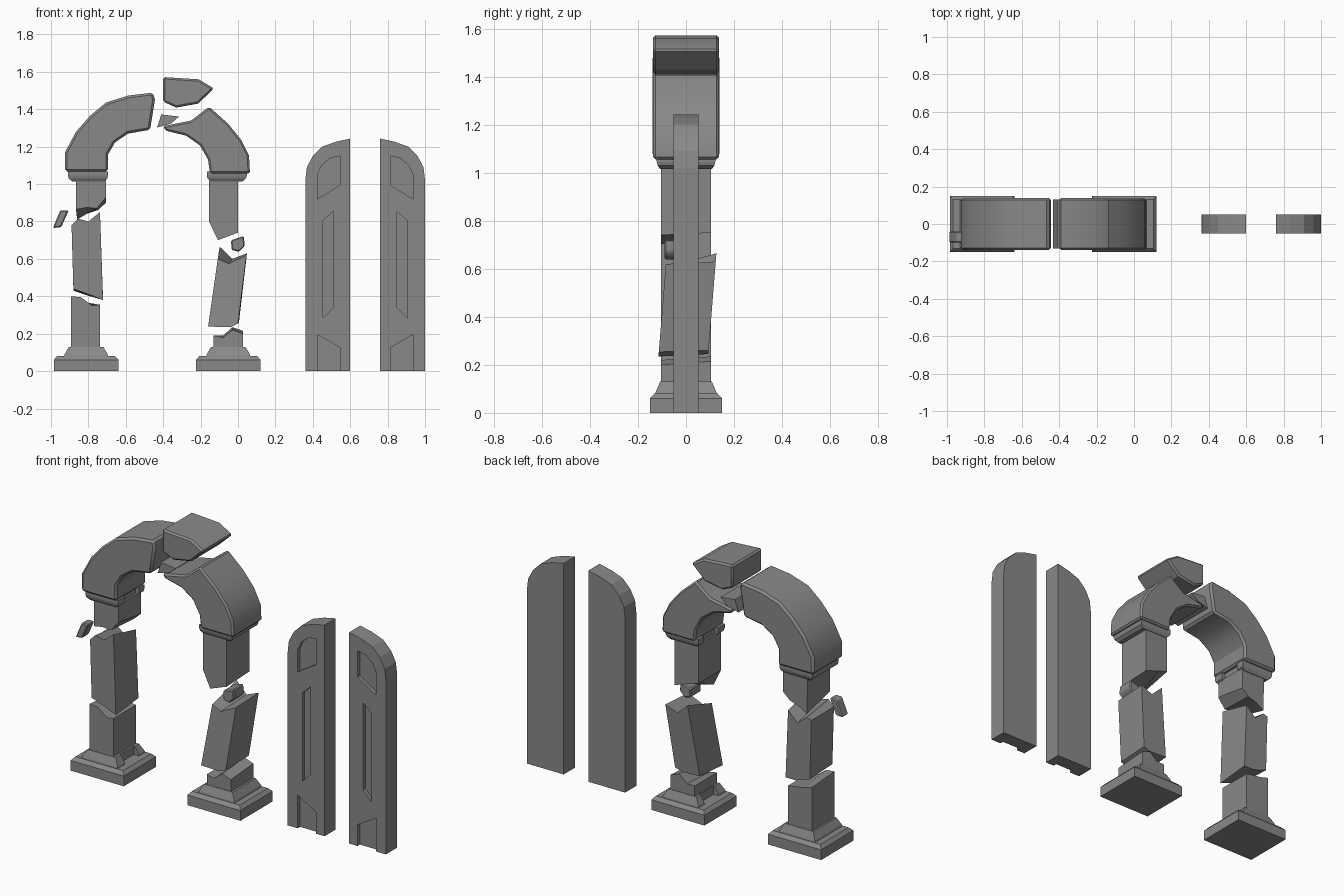
import bpy, bmesh, math

cube = bpy.data.objects.get("Cube")
if cube:
    bpy.data.objects.remove(cube, do_unlink=True)

stone = bpy.data.materials.new("grey stone")
stone.use_nodes = True
GREY = (0.25, 0.25, 0.25, 1)
stone.diffuse_color = GREY
stone.node_tree.nodes["Principled BSDF"].inputs["Base Color"].default_value = GREY


def finish(name, bm):
    bmesh.ops.recalc_face_normals(bm, faces=bm.faces)
    mesh = bpy.data.meshes.new(name)
    bm.to_mesh(mesh)
    bm.free()
    mesh.materials.append(stone)
    ob = bpy.data.objects.new(name, mesh)
    bpy.context.collection.objects.link(ob)
    return ob


def activate(ob):
    bpy.ops.object.select_all(action='DESELECT')
    ob.select_set(True)
    bpy.context.view_layer.objects.active = ob


def loft(name, rings):
    """Skin a stack of matching point rings and cap both ends."""
    bm = bmesh.new()
    loops = [[bm.verts.new(p) for p in ring] for ring in rings]
    n = len(loops[0])
    for a, b in zip(loops, loops[1:]):
        for i in range(n):
            j = (i + 1) % n
            bm.faces.new((a[i], a[j], b[j], b[i]))
    bm.faces.new(loops[0])
    bm.faces.new(loops[-1])
    return finish(name, bm)


def prism(name, front, back=None, y0=-.105, y1=.105, lean=0, bevel=0):
    """Run an (x, z) outline from y0 to y1; a different back outline slants the breaks."""
    zm = sum(p[1] for p in front) / len(front)
    rings = [[(x, y + lean * (z - zm), z) for x, z in pts]
             for y, pts in ((y0, front), (y1, back or front))]
    ob = loft(name, rings)
    if bevel:
        mod = ob.modifiers.new("bevel", 'BEVEL')
        mod.width, mod.segments, mod.limit_method = bevel, 1, 'ANGLE'
        mod.angle_limit = math.radians(40)
        activate(ob)
        bpy.ops.object.modifier_apply(modifier="bevel")
        bpy.ops.object.shade_smooth_by_angle(angle=math.radians(30))
    return ob


def tiers(name, cx, levels):
    """Stack rectangles given as (half width, half depth, z)."""
    return loft(name, [[(cx - w, -d, z), (cx + w, -d, z), (cx + w, d, z), (cx - w, d, z)]
                       for w, d, z in levels])


def carve(ob, cutter):
    mod = ob.modifiers.new("carve", 'BOOLEAN')
    mod.operation, mod.solver, mod.object = 'DIFFERENCE', 'EXACT', cutter
    activate(ob)
    bpy.ops.object.modifier_apply(modifier="carve")
    bpy.data.objects.remove(cutter, do_unlink=True)


# Plinths, footings and capitals, with the inner side notched by the doorway
for side, cx, inner in (("right", -.812, 1), ("left", -.052, -1)):
    tiers(side + "_plinth", cx, [(.173, .15, 0), (.173, .15, .06), (.155, .132, .08)])
    footing = tiers(side + "_footing", cx, [(.118, .128, .08), (.115, .125, .09), (.092, .108, .13)])
    cap_x = -.802 if inner > 0 else -.062
    if inner < 0:
        cap_x = -.06
    capital = tiers(side + "_capital", cap_x,
                    [(.085, .108, 1.015), (.103, .118, 1.03), (.107, .122, 1.045), (.107, .122, 1.068)])
    for part, px, z in ((footing, cx, .105), (capital, cap_x, 1.04)):
        edge = px + inner * .125
        notch = [(edge - .04, z - .05), (edge + .04, z - .05), (edge + .04, z + .05), (edge - .04, z + .05)]
        carve(part, prism("notch", notch, y0=-.06, y1=.07))

# Right column: three broken pieces
prism("right_column_top",
      [(-.866, 1.03), (-.706, 1.03), (-.706, .93), (-.754, .87), (-.81, .875), (-.866, .865)],
      [(-.866, 1.03), (-.706, 1.03), (-.706, .90), (-.75, .86), (-.81, .84), (-.86, .81)])
prism("right_column_middle",
      [(-.89, .78), (-.855, .815), (-.80, .80), (-.738, .85), (-.722, .38), (-.77, .40), (-.88, .44)],
      [(-.89, .78), (-.86, .79), (-.80, .74), (-.738, .80), (-.722, .40), (-.79, .40), (-.88, .43)])
prism("right_column_bottom",
      [(-.893, .12), (-.738, .12), (-.738, .355), (-.78, .35), (-.84, .395), (-.893, .40)],
      [(-.893, .12), (-.738, .12), (-.738, .355), (-.77, .36), (-.84, .37), (-.893, .385)])

# Left column: three broken pieces
prism("left_column_top",
      [(-.155, 1.03), (0, 1.03), (0, .74), (-.107, .70), (-.155, .80)],
      [(-.155, 1.03), (0, 1.03), (0, .75), (-.09, .78), (-.155, .80)])
prism("left_column_middle",
      [(-.108, .60), (-.05, .575), (.045, .62), (0, .254), (-.04, .235), (-.16, .238)],
      [(-.098, .665), (-.03, .60), (.048, .63), (.005, .26), (-.04, .245), (-.155, .25)],
      y0=-.1, y1=.107, lean=.08)
prism("left_column_bottom",
      [(-.13, .12), (.027, .12), (.027, .20), (-.03, .22), (-.08, .18), (-.13, .19)],
      [(-.13, .12), (.027, .12), (.027, .215), (-.03, .235), (-.08, .19), (-.13, .19)])

# Broken arch halves and the displaced top stone
prism("right_arch",
      [(-.925, 1.067), (-.925, 1.17), (-.866, 1.28), (-.79, 1.366), (-.706, 1.436), (-.588, 1.473),
       (-.455, 1.489), (-.444, 1.452), (-.47, 1.29), (-.588, 1.27), (-.658, 1.222),
       (-.695, 1.158), (-.695, 1.067)], y0=-.14, y1=.14, bevel=.012)
prism("left_arch",
      [(.064, 1.056), (.059, 1.152), (.016, 1.238), (-.053, 1.323), (-.155, 1.414), (-.25, 1.34),
       (-.40, 1.31), (-.39, 1.286), (-.278, 1.259), (-.203, 1.206), (-.16, 1.13), (-.15, 1.056)],
      y0=-.137, y1=.137, bevel=.01)
prism("top_stone",
      [(-.40, 1.572), (-.21, 1.56), (-.128, 1.511), (-.214, 1.43), (-.33, 1.409), (-.40, 1.44)],
      y0=-.138, y1=.138, bevel=.01)

# Loose chips
prism("arch_chip", [(-.41, 1.372), (-.315, 1.361), (-.358, 1.323), (-.433, 1.302)], y0=-.13, y1=.13)
prism("right_chip", [(-.95, .86), (-.905, .86), (-.945, .77), (-.99, .765)], y0=-.10, y1=-.04, bevel=.006)
prism("left_chip", [(-.037, .70), (.03, .722), (.037, .67), (.005, .638), (-.035, .648)],
      y0=-.09, y1=.01, bevel=.006)

# Pair of door leaves with three recessed panels each
LEAF = [(.36, 0), (.6, 0), (.6, 1.243), (.525, 1.227), (.45, 1.2), (.40, 1.15), (.368, 1.09), (.36, 1.02)]
PANELS = [
    [(.425, .92), (.425, 1.05), (.447, 1.1), (.49, 1.137), (.545, 1.15), (.545, .995)],
    [(.455, .805), (.51, .855), (.51, .34), (.455, .285)],
    [(.425, -.1), (.425, .195), (.545, .125), (.545, -.1)],
]
for side, flip in (("right", False), ("left", True)):
    def place(pts):
        return [(1.36 - x, z) for x, z in pts] if flip else pts
    door = prism(side + "_door", place(LEAF), y0=-.052, y1=.052)
    for panel in PANELS:
        carve(door, prism("panel_cutter", place(panel), y0=-.1, y1=-.03))
